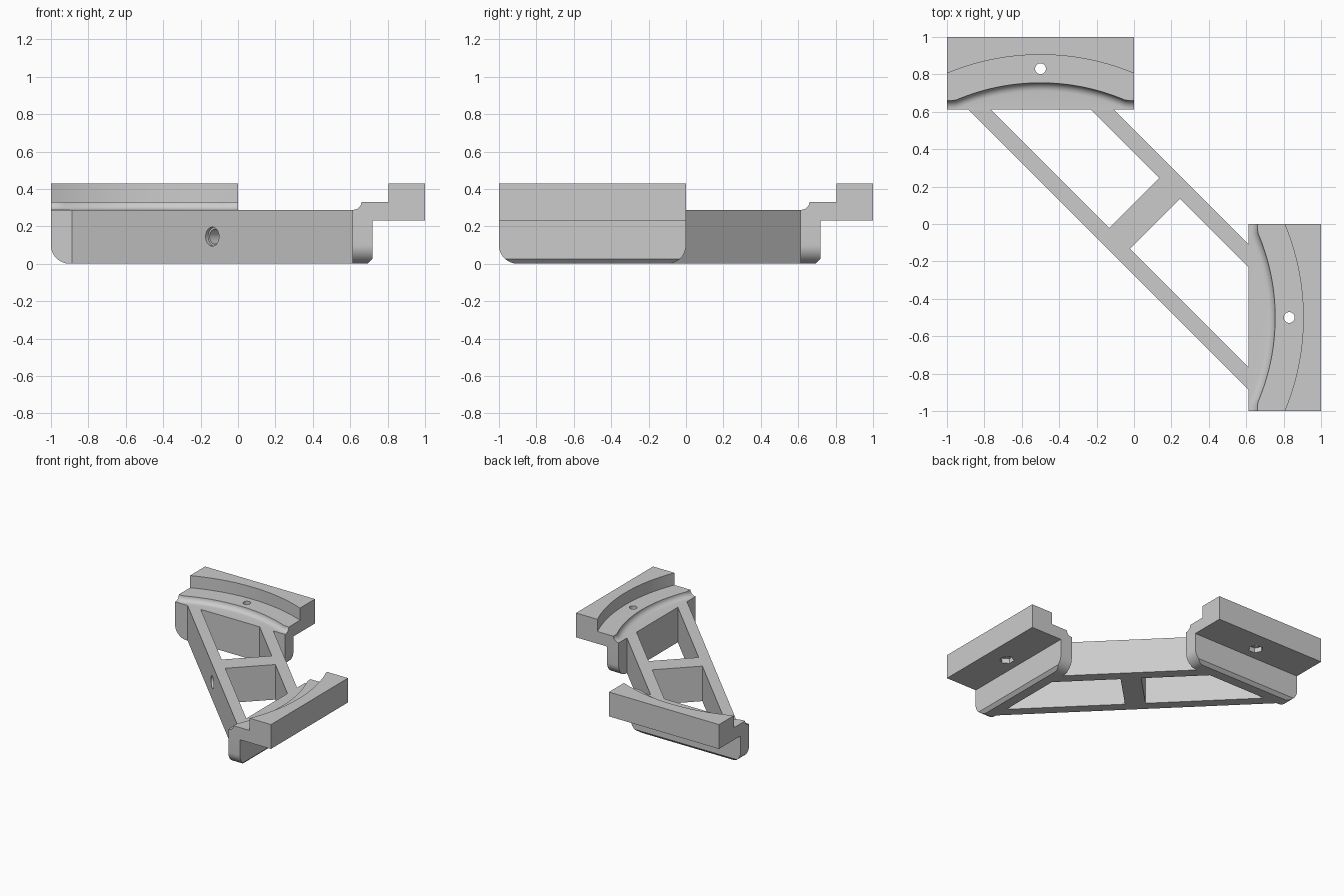
import bpy, bmesh, math
from mathutils import Matrix

if "Cube" in bpy.data.objects:
    bpy.data.objects.remove(bpy.data.objects["Cube"])


def make_object(name, bm):
    bmesh.ops.recalc_face_normals(bm, faces=bm.faces)
    mesh = bpy.data.meshes.new(name)
    bm.to_mesh(mesh)
    bm.free()
    ob = bpy.data.objects.new(name, mesh)
    bpy.context.collection.objects.link(ob)
    return ob


def loft(sections):
    """Closed solid through equal-length rings of 3D points."""
    bm = bmesh.new()
    rings = [[bm.verts.new(p) for p in s] for s in sections]
    n = len(rings[0])
    for a, b in zip(rings, rings[1:]):
        for i in range(n):
            j = (i + 1) % n
            bm.faces.new((a[i], a[j], b[j], b[i]))
    bm.faces.new(rings[0])
    bm.faces.new(rings[-1][::-1])
    return bm


def prism(name, pts, z0, z1):
    return make_object(name, loft([[(x, y, z) for x, y in pts] for z in (z0, z1)]))


def cylinder(name, radius, depth, sides, matrix):
    bm = bmesh.new()
    bmesh.ops.create_cone(bm, cap_ends=True, segments=sides, radius1=radius,
                          radius2=radius, depth=depth, matrix=matrix)
    return make_object(name, bm)


def boolean(ob, other, op='DIFFERENCE'):
    m = ob.modifiers.new(op, 'BOOLEAN')
    m.operation, m.object, m.solver = op, other, 'EXACT'
    bpy.context.view_layer.update()
    dg = bpy.context.evaluated_depsgraph_get()
    mesh = bpy.data.meshes.new_from_object(ob.evaluated_get(dg))
    ob.modifiers.clear()
    ob.data = mesh
    bpy.data.objects.remove(other)


def smooth(ob):
    bpy.ops.object.select_all(action='DESELECT')
    ob.select_set(True)
    bpy.context.view_layer.objects.active = ob
    bpy.ops.object.shade_smooth_by_angle(angle=math.radians(30))


E = 0.612  # inner face of both brackets

# Right bracket: stepped seat with concentric arcs swept along y
sections = []
for k in range(41):
    y = -1 + k / 40
    d = y + 0.5
    outer = -0.395 + math.sqrt(1.3 ** 2 - d * d)
    inner = max(0.66, -0.395 + math.sqrt(1.15 ** 2 - d * d))
    prof = [(E, 0.23), (E, 0.288)]
    for i in range(7):
        t = math.pi / 2 * i / 6
        prof.append((inner - 0.045 + 0.045 * math.sin(t), 0.33 - 0.042 * math.cos(t)))
    prof += [(outer, 0.33), (outer, 0.43), (1, 0.43), (1, 0.23)]
    sections.append([(x, y, z) for x, z in prof])
bracket = make_object("right_bracket", loft(sections))

# Hanging wall with rounded lower corners and a bevelled outer bottom edge
R = 0.1
outline = [(-1, 0.25)]
for cy, start in ((-1 + R, 180), (-R, 270)):
    for i in range(13):
        a = math.radians(start + 90 * i / 12)
        outline.append((cy + R * math.cos(a), R + R * math.sin(a)))
outline.append((0, 0.25))
bm = loft([[(x, y, z) for y, z in outline] for x in (E, 0.718)])
cut = bmesh.ops.bisect_plane(bm, geom=bm.verts[:] + bm.edges[:] + bm.faces[:],
                             plane_co=(0.718, 0, 0.025), plane_no=(1, 0, -1),
                             clear_outer=True)
bmesh.ops.holes_fill(bm, edges=[e for e in bm.edges if e.is_boundary])
boolean(bracket, make_object("wall", bm), 'UNION')

# Screw hole with hexagonal nut pocket underneath
boolean(bracket, cylinder("screw_cutter", 0.029, 0.4, 32, Matrix.Translation((0.83, -0.5, 0.3))))
boolean(bracket, cylinder("nut_cutter", 0.055, 0.1, 6, Matrix.Translation((0.83, -0.5, 0.22))))
smooth(bracket)

# Back bracket: reflection across the x = y plane
back = bracket.copy()
back.data = bracket.data.copy()
back.name = "back_bracket"
bpy.context.collection.objects.link(back)
back.data.transform(Matrix(((0, 1, 0, 0), (1, 0, 0, 0), (0, 0, 1, 0), (0, 0, 0, 1))))
back.data.flip_normals()


# Diagonal frame: band between lines x + y = s, with two windows
def band(s0, s1):
    return [(s0 - E, E), (s1 - E, E), (E, s1 - E), (E, s0 - E)]


frame = prism("diagonal_frame", band(-0.275, 0.505), 0, 0.288)
A, B, W, F = -0.155, 0.38, 0.11, 0.7
window = [(A - F, F), (B - F, F), ((B - W) / 2, (B + W) / 2), ((A - W) / 2, (A + W) / 2)]
boolean(frame, prism("window_cutter", [(x, min(y, F)) for x, y in window], -0.1, 0.5))
boolean(frame, prism("window_cutter", [(y, x) for x, y in window], -0.1, 0.5))

# Counterbored blind hole in the outer rail, running into the cross bar
rot = Matrix.Rotation(math.radians(45), 4, 'Z') @ Matrix.Rotation(math.radians(90), 4, 'Y')
for radius, depth in ((0.051, 0.04), (0.04, 0.5)):
    boolean(frame, cylinder("hole_cutter", radius, depth, 32,
                            Matrix.Translation((-0.1375, -0.1375, 0.145)) @ rot))
smooth(frame)
